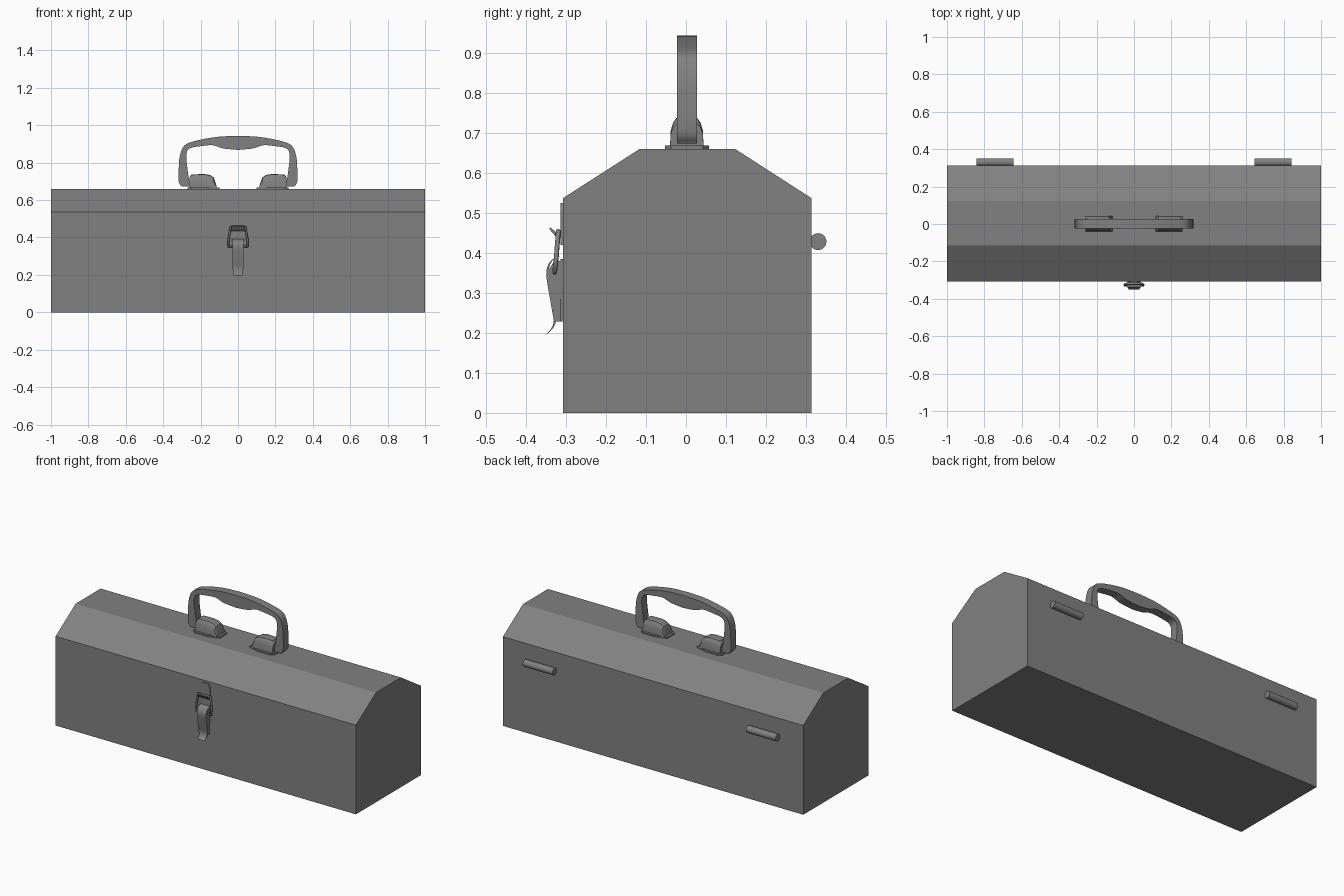
import bpy
import bmesh
from mathutils import Vector

if "Cube" in bpy.data.objects:
    bpy.data.objects.remove(bpy.data.objects["Cube"], do_unlink=True)

steel = bpy.data.materials.new("grey_steel")
steel.use_nodes = True
grey = (0.22, 0.22, 0.22, 1)
steel.diffuse_color = grey
steel.node_tree.nodes["Principled BSDF"].inputs["Base Color"].default_value = grey


def finish(name, bm, smooth=0):
    bmesh.ops.recalc_face_normals(bm, faces=bm.faces)
    mesh = bpy.data.meshes.new(name)
    bm.to_mesh(mesh)
    bm.free()
    obj = bpy.data.objects.new(name, mesh)
    bpy.context.collection.objects.link(obj)
    mesh.materials.append(steel)
    if smooth:
        bpy.ops.object.select_all(action="DESELECT")
        obj.select_set(True)
        bpy.context.view_layer.objects.active = obj
        bpy.ops.object.shade_smooth_by_angle(angle=smooth)
    return obj


def loft(name, rings, smooth=0):
    """Skin a list of equal-length point rings and cap both ends."""
    bm = bmesh.new()
    rows = [[bm.verts.new(p) for p in ring] for ring in rings]
    n = len(rows[0])
    for a, b in zip(rows, rows[1:]):
        for i in range(n):
            j = (i + 1) % n
            bm.faces.new((a[i], a[j], b[j], b[i]))
    bm.faces.new(rows[0])
    bm.faces.new(rows[-1])
    return finish(name, bm, smooth)


def prism(name, outline, axis, lo, hi, smooth=0):
    """Extrude a 2D outline along an axis from lo to hi."""
    place = {"x": lambda u, v, t: (t, u, v),
             "y": lambda u, v, t: (u, t, v),
             "z": lambda u, v, t: (u, v, t)}[axis]
    return loft(name, [[place(u, v, t) for u, v in outline] for t in (lo, hi)], smooth)


def mirrored(half):
    """Close an outline by reflecting it across the first coordinate."""
    return half + [(-u, v) for u, v in reversed(half) if abs(u) > 1e-5]


def spline(points, steps=5):
    """Smooth curve through the points."""
    pts = [Vector(p) for p in points]
    pts = [2 * pts[0] - pts[1]] + pts + [2 * pts[-1] - pts[-2]]
    out = []
    for a, b, c, d in zip(pts, pts[1:], pts[2:], pts[3:]):
        for k in range(steps):
            t = k / steps
            out.append(0.5 * (2 * b + (c - a) * t + (2 * a - 5 * b + 4 * c - d) * t * t
                              + (3 * b - a - 3 * c + d) * t ** 3))
    return [tuple(p) for p in out + [pts[-2]]]


# Box with sloped lid
prism("toolbox_body", [(-0.307, 0), (0.313, 0), (0.313, 0.537), (0.122, 0.66),
                       (-0.115, 0.66), (-0.307, 0.537)], "x", -1, 1)

# Carrying handle: outer edge from the crown down, then inner edge back up
outer = spline([(0, 0.943), (0.11, 0.938), (0.22, 0.918), (0.285, 0.893),
                (0.31, 0.84), (0.317, 0.77), (0.317, 0.7), (0.302, 0.673)])
inner = spline([(0.255, 0.673), (0.268, 0.75), (0.276, 0.84), (0.258, 0.876),
                (0.2, 0.888), (0.135, 0.893), (0.08, 0.876), (0, 0.868)])
half = outer + inner
left_side = [(-u, v) for u, v in reversed(half[1:-1])]
prism("carrying_handle", half + left_side, "y", -0.023, 0.027, 0.5)

for side, word in ((1, "left"), (-1, "right")):
    # Handle mounts: tapered foot plate and rounded housing
    foot = [(0.27, -0.038), (0.25, -0.053), (0.17, -0.053), (0.1, -0.032),
            (0.1, 0.036), (0.17, 0.057), (0.25, 0.057), (0.27, 0.042)]
    prism(word + "_mount_plate", [(side * u, v) for u, v in foot], "z", 0.658, 0.668)
    section = mirrored([(0.042, 0), (0.04, 0.55), (0.034, 0.82), (0.026, 0.97), (0.012, 1)])
    stations = [(0.258, 0.058), (0.248, 0.071), (0.18, 0.073), (0.15, 0.068),
                (0.13, 0.055), (0.115, 0.012)]
    loft(word + "_mount_housing",
         [[(side * x, 0.002 + y, 0.666 + z * h) for y, z in section] for x, h in stations], 0.6)

    # Hinge barrels
    bpy.ops.mesh.primitive_cylinder_add(vertices=24, radius=0.021, depth=0.198,
                                        location=(side * 0.743, 0.33, 0.428),
                                        rotation=(0, 1.5708, 0))
    hinge = bpy.context.object
    hinge.name = word + "_hinge"
    hinge.data.materials.append(steel)
    bpy.ops.object.shade_smooth_by_angle(angle=0.6)

# Latch: catch plate with hook, base plate, bail and lever
prism("catch_plate", mirrored([(0.032, 0.42), (0.032, 0.505), (0.02, 0.525)]),
      "y", -0.313, -0.306)
prism("catch_hook", [(-0.312, 0.435), (-0.325, 0.44), (-0.342, 0.46), (-0.338, 0.463),
                     (-0.322, 0.449), (-0.312, 0.452)], "x", -0.035, 0.035)
prism("latch_base", mirrored([(0.02, 0.228), (0.028, 0.3), (0.034, 0.385)]),
      "y", -0.314, -0.306)

bail = bpy.data.curves.new("latch_bail", "CURVE")
bail.dimensions = "3D"
bail.bevel_depth = 0.006
bail.bevel_resolution = 2
bail.use_fill_caps = True
wire = [(0.03, -0.328, 0.352), (0.051, -0.328, 0.352), (0.05, -0.324, 0.39),
        (0.04, -0.319, 0.455)]
path = wire + [(-x, y, z) for x, y, z in reversed(wire)]
poly = bail.splines.new("POLY")
poly.points.add(len(path) - 1)
for point, co in zip(poly.points, path):
    point.co = (*co, 1)
bail_object = bpy.data.objects.new("latch_bail", bail)
bpy.context.collection.objects.link(bail_object)
bail.materials.append(steel)

# Side cheeks and curled face of the lever
for side, word in ((1, "left"), (-1, "right")):
    prism(word + "_lever_cheek", [(-0.314, 0.38), (-0.33, 0.378), (-0.348, 0.35),
                                  (-0.344, 0.31), (-0.33, 0.228), (-0.314, 0.228)],
          "x", side * 0.024, side * 0.03)
face = spline([(-0.318, 0.39), (-0.338, 0.38), (-0.349, 0.355), (-0.346, 0.32),
               (-0.337, 0.27), (-0.33, 0.235), (-0.336, 0.212), (-0.351, 0.196)], 3)
loft("lever_face", [[(-w, y, z), (w, y, z), (w, y + 0.006, z + 0.003), (-w, y + 0.006, z + 0.003)]
                    for y, z in face for w in [0.024 + 0.04 * max(0, z - 0.2)]], 0.6)
